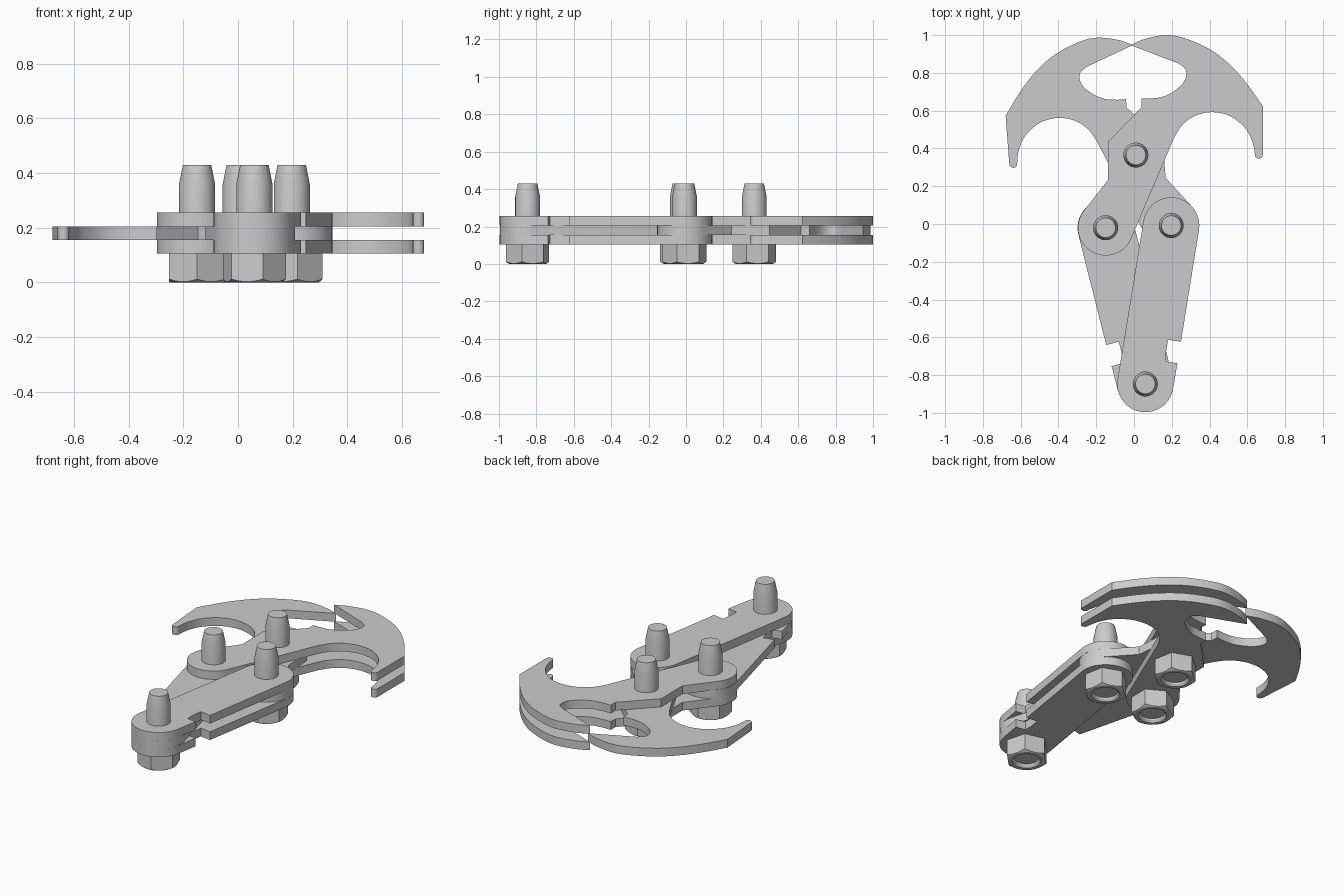
import bpy, bmesh
from math import sin, cos, pi, radians, atan2, hypot
from mathutils import Matrix, Vector

if "Cube" in bpy.data.objects:
    bpy.data.objects.remove(bpy.data.objects["Cube"])

PIVOT = (0.01, 0.365)
LEFT_PIN = (-0.15, -0.02)
RIGHT_PIN = (0.197, -0.008)
END_PIN = (0.06, -0.847)
BOTTOM, MIDDLE, TOP = 0.105, 0.155, 0.205   # layer base heights
THICK = 0.05


def arc(cx, cy, r, a0, a1, n=20):
    """Points on an arc, angles in degrees."""
    return [(cx + r * cos(radians(a0 + (a1 - a0) * i / n)),
             cy + r * sin(radians(a0 + (a1 - a0) * i / n))) for i in range(n + 1)]


def smooth(pts, n=5):
    """Catmull-Rom curve through the points."""
    p = [Vector(q) for q in pts]
    p = [2 * p[0] - p[1]] + p + [2 * p[-1] - p[-2]]
    out = []
    for i in range(1, len(p) - 2):
        a, b, c, d = p[i - 1:i + 3]
        for k in range(n):
            t = k / n
            out.append(tuple(0.5 * (2 * b + (c - a) * t + (2 * a - 5 * b + 4 * c - d) * t * t
                                    + (3 * b - a - 3 * c + d) * t ** 3)))
    return out + [tuple(p[-2])]


def finish(name, bm):
    bmesh.ops.recalc_face_normals(bm, faces=bm.faces)
    mesh = bpy.data.meshes.new(name)
    bm.to_mesh(mesh)
    bm.free()
    ob = bpy.data.objects.new(name, mesh)
    bpy.context.collection.objects.link(ob)
    bpy.ops.object.select_all(action='DESELECT')
    ob.select_set(True)
    bpy.context.view_layer.objects.active = ob
    bpy.ops.object.shade_smooth_by_angle(angle=radians(25))
    return ob


def plate(name, outline, z):
    bm = bmesh.new()
    face = bm.faces.new([bm.verts.new((x, y, z)) for x, y in outline])
    ext = bmesh.ops.extrude_face_region(bm, geom=[face], use_keep_orig=True)
    verts = [v for v in ext['geom'] if isinstance(v, bmesh.types.BMVert)]
    bmesh.ops.translate(bm, verts=verts, vec=(0, 0, THICK))
    return finish(name, bm)


# Hook plate outline (right-hand hook, world coordinates)
hook = smooth([(-.018, .947), (.055, .979), (.167, 1.0), (.267, .984), (.40, .926),
               (.505, .846), (.595, .746), (.682, .624)])
hook += arc(.661, .367, .021, 0, -180, 8)                     # claw tip
hook += smooth([(.636, .40), (.622, .448), (.584, .513), (.505, .573), (.41, .592),
                (.32, .571), (.254, .522), (.214, .461)])     # claw throat
hook += arc(*LEFT_PIN, .147, -22, -220, 28)                   # arm end
hook += [(-.138, .233), (-.138, .435), (.04, .618), (.04, .664)]
hook += smooth([(.085, .664), (.15, .673), (.214, .705), (.262, .75),
                (.277, .793), (.268, .825), (.235, .85)])     # eye cutout

# The left hook is the mirrored plate, swung about the pivot
swing = Matrix.Rotation(radians(4.3), 2)
left_hook = [tuple(swing @ Vector((PIVOT[0] - x, y - PIVOT[1])) + Vector(PIVOT)) for x, y in hook]

plate("right_hook_lower", hook, BOTTOM)
plate("right_hook_upper", hook, TOP)
plate("left_hook", left_hook, MIDDLE)


# Link plates: rounded bars with a notch near the common end
def link(pin, side):
    dx, dy = pin[0] - END_PIN[0], pin[1] - END_PIN[1]
    length = hypot(dx, dy)
    vx, vy = dx / length, dy / length
    ux, uy = side * vy, -side * vx
    local = arc(0, 0, .149, 180, 360) + [(.15, .136), (.09, .136), (.081, .19), (.081, .251), (.15, .251)]
    local += arc(0, length, .149, 0, 180)
    return [(END_PIN[0] + u * ux + v * vx, END_PIN[1] + u * uy + v * vy) for u, v in local]


plate("right_link_lower", link(RIGHT_PIN, 1), BOTTOM)
plate("right_link_upper", link(RIGHT_PIN, 1), TOP)
plate("left_link", link(LEFT_PIN, -1), MIDDLE)


# Bolts: hex nut below, tapered pin above, lathed from one ring profile
def bolt(name, pos, turn):
    seg, apothem = 48, 0.103
    hexr = [apothem / cos((2 * pi * i / seg) % (pi / 3) - pi / 6) for i in range(seg)]
    rnd = lambda r, z: [(r, z)] * seg
    rings = [rnd(.066, .02), rnd(.068, .012), rnd(.078, 0), rnd(.099, 0),
             [(r, (r - .099) * .6) for r in hexr],            # chamfered hex edge
             [(r, BOTTOM) for r in hexr],
             rnd(.066, BOTTOM), rnd(.066, .36), rnd(.052, .43)]
    bm = bmesh.new()
    loops = []
    for ring in rings:
        loops.append([bm.verts.new((pos[0] + r * cos(2 * pi * i / seg + turn),
                                    pos[1] + r * sin(2 * pi * i / seg + turn), z))
                      for i, (r, z) in enumerate(ring)])
    for a, b in zip(loops, loops[1:]):
        for i in range(seg):
            j = (i + 1) % seg
            bm.faces.new((a[i], a[j], b[j], b[i]))
    bm.faces.new(loops[0])
    bm.faces.new(loops[-1])
    finish(name, bm)


for name, pos, deg in [("pivot_bolt", PIVOT, -80), ("left_bolt", LEFT_PIN, -90),
                       ("right_bolt", RIGHT_PIN, -80), ("end_bolt", END_PIN, -75)]:
    bolt(name, pos, radians(deg))
